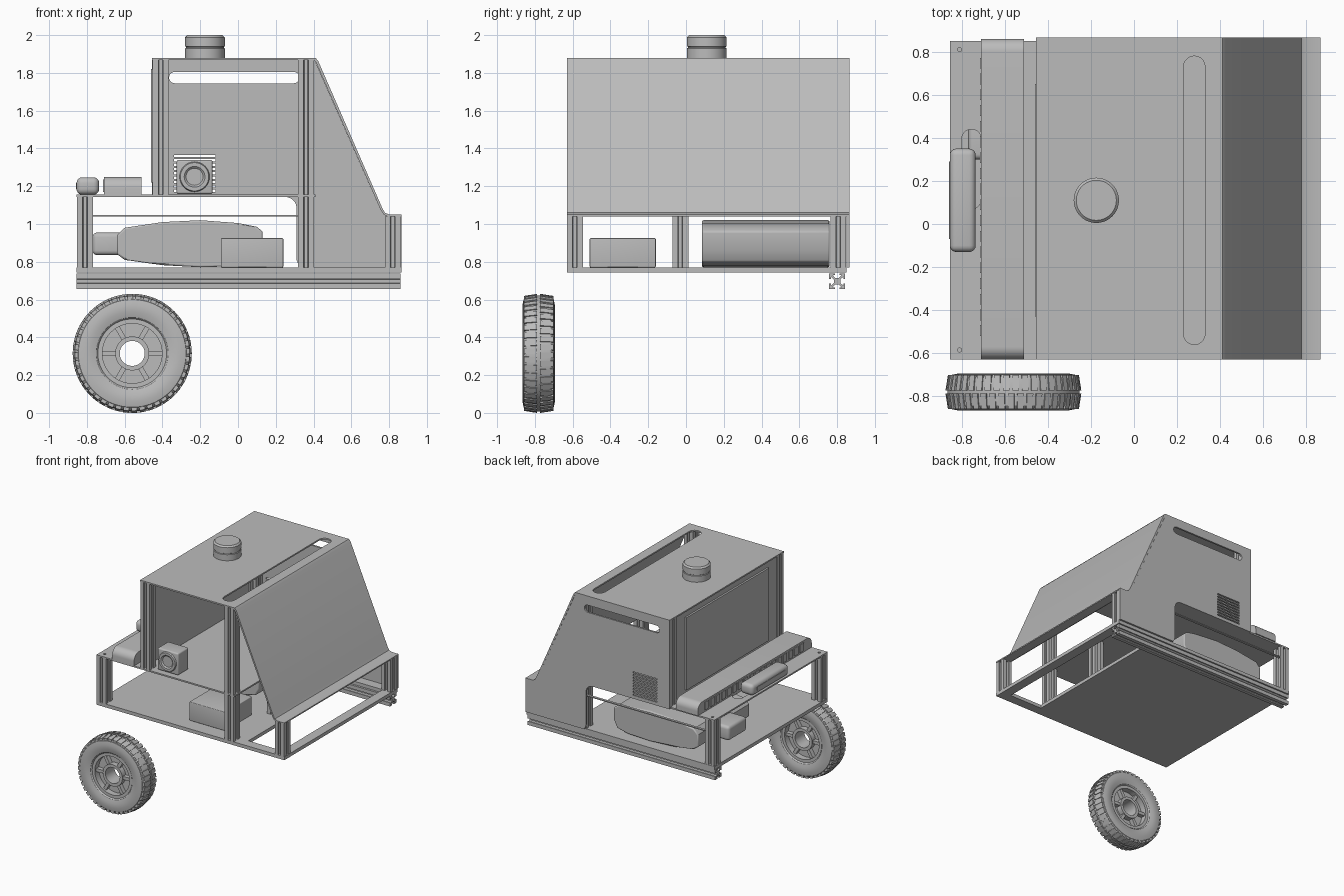
import bpy, bmesh, math
from mathutils import Matrix, Vector

if "Cube" in bpy.data.objects:
    bpy.data.objects.remove(bpy.data.objects["Cube"])

grey = bpy.data.materials.new("plain grey")
grey.use_nodes = True
grey.diffuse_color = (0.5, 0.5, 0.5, 1)
grey.node_tree.nodes["Principled BSDF"].inputs["Base Color"].default_value = (0.5, 0.5, 0.5, 1)


def finish(name, mesh, matrix=Matrix(), smooth=True):
    mesh.transform(matrix)
    mesh.materials.clear()
    mesh.materials.append(grey)
    ob = bpy.data.objects.new(name, mesh)
    bpy.context.collection.objects.link(ob)
    if smooth:
        bpy.ops.object.select_all(action="DESELECT")
        ob.select_set(True)
        bpy.context.view_layer.objects.active = ob
        bpy.ops.object.shade_smooth_by_angle(angle=math.radians(30))
    return ob


def from_bmesh(name, bm, matrix=Matrix(), smooth=True):
    bmesh.ops.recalc_face_normals(bm, faces=bm.faces)
    mesh = bpy.data.meshes.new(name)
    bm.to_mesh(mesh)
    bm.free()
    return finish(name, mesh, matrix, smooth)


def add_box(bm, x, y, z, turn=Matrix()):
    size = Matrix.Diagonal((x[1] - x[0], y[1] - y[0], z[1] - z[0], 1))
    mid = Matrix.Translation([(a + b) / 2 for a, b in (x, y, z)])
    return bmesh.ops.create_cube(bm, size=1, matrix=turn @ mid @ size)["verts"]


def box(name, x, y, z, bevel=0):
    bm = bmesh.new()
    add_box(bm, x, y, z)
    if bevel:
        bmesh.ops.bevel(bm, geom=bm.edges[:], offset=bevel, segments=4, profile=0.5, affect="EDGES")
    return from_bmesh(name, bm, smooth=bevel > 0)


def extrude(name, outlines, start, end, axis="Z"):
    """Extrude a flat outline with holes along an axis."""
    curve = bpy.data.curves.new(name, "CURVE")
    curve.dimensions, curve.fill_mode = "2D", "BOTH"
    curve.extrude = abs(end - start) / 2
    for pts in outlines:
        sp = curve.splines.new("POLY")
        sp.points.add(len(pts) - 1)
        for p, co in zip(sp.points, pts):
            p.co = (co[0], co[1], 0, 1)
        sp.use_cyclic_u = True
    tmp = bpy.data.objects.new("tmp", curve)
    bpy.context.collection.objects.link(tmp)
    dg = bpy.context.evaluated_depsgraph_get()
    mesh = bpy.data.meshes.new_from_object(tmp.evaluated_get(dg))
    bpy.data.objects.remove(tmp)
    mid = (start + end) / 2
    spot = {"X": (mid, 0, 0), "Y": (0, mid, 0), "Z": (0, 0, mid)}[axis]
    turn = {"X": Matrix(((0, 0, 1), (1, 0, 0), (0, 1, 0))),
            "Y": Matrix.Rotation(math.pi / 2, 3, "X"), "Z": Matrix.Identity(3)}[axis]
    bm = bmesh.new()
    bm.from_mesh(mesh)
    bmesh.ops.remove_doubles(bm, verts=bm.verts, dist=1e-5)
    return from_bmesh(name, bm, Matrix.Translation(spot) @ turn.to_4x4())


def rect(x0, x1, y0, y1):
    return [(x0, y0), (x1, y0), (x1, y1), (x0, y1)]


def arc(cx, cy, r, a0, a1, n=10):
    return [(cx + r * math.cos(math.radians(a0 + (a1 - a0) * i / n)),
             cy + r * math.sin(math.radians(a0 + (a1 - a0) * i / n))) for i in range(n + 1)]


def slot(x0, x1, y0, y1):
    if x1 - x0 > y1 - y0:
        r, m = (y1 - y0) / 2, (y0 + y1) / 2
        return arc(x1 - r, m, r, -90, 90) + arc(x0 + r, m, r, 90, 270)
    r, m = (x1 - x0) / 2, (x0 + x1) / 2
    return arc(m, y1 - r, r, 0, 180) + arc(m, y0 + r, r, 180, 360)


def lathe(name, profile, matrix, segs=64, closed=True):
    bm = bmesh.new()
    vs = [bm.verts.new((r, 0, h)) for r, h in profile]
    edges = [bm.edges.new(p) for p in zip(vs, vs[1:] + (vs[:1] if closed else []))]
    bmesh.ops.spin(bm, geom=vs + edges, cent=(0, 0, 0), axis=(0, 0, 1),
                   angle=2 * math.pi, steps=segs, use_duplicate=False)
    bmesh.ops.remove_doubles(bm, verts=bm.verts, dist=1e-4)
    return from_bmesh(name, bm, matrix)


def rail_section(cx, cy):
    side = [(.042, -.042), (.042, -.012), (.033, -.012), (.033, -.024), (.017, -.009),
            (.017, .009), (.033, .024), (.033, .012), (.042, .012)]
    pts = []
    for k in range(4):
        c, s = round(math.cos(k * math.pi / 2)), round(math.sin(k * math.pi / 2))
        pts += [(cx + c * u - s * v, cy + s * u + c * v) for u, v in side]
    return pts


# Slotted posts on the front and back, a middle post and the lower rail
for end, y in (("front", -.588), ("back", .806)):
    for part, x, z0, z1 in (("outer_post", -.81, .77, 1.145), ("cabin_post", -.41, 1.155, 1.87),
                            ("tall_post", .36, .77, 1.87), ("short_post", .82, .77, 1.04)):
        extrude(f"{end}_{part}", [rail_section(x, y)], z0, z1)
extrude("middle_post", [rail_section(.36, -.03)], .77, 1.145)
extrude("lower_rail", [rail_section(.8, .697)], -.855, .86, "X")

# Base plate with an open end frame
extrude("base_plate", [rect(-.855, .865, -.63, .85), rect(.48, .785, -.55, .77)], .742, .77)

# Deck, with handle slot and bolt holes
extrude("deck", [rect(-.855, .41, -.63, .85), slot(-.8, -.71, .07, .44),
                 arc(-.81, .81, .01, 0, 324, 9), arc(-.81, -.585, .01, 0, 324, 9)], 1.143, 1.155)
box("back_strip", (-.77, .32), (.83, .85), (1.04, 1.048))

# Cabin sheets: roof, sloping side, back panel, inner wall
extrude("roof", [rect(-.455, .41, -.63, .865), slot(.23, .33, -.56, .78)], 1.868, 1.88)
slope = [(.39, 1.88), (.41, 1.88), (.425, 1.862), (.765, 1.082), (.778, 1.06), (.8, 1.05), (.865, 1.05),
         (.865, 1.04), (.79, 1.04), (.77, 1.052), (.755, 1.075), (.413, 1.855), (.4, 1.868), (.39, 1.868)]
extrude("sloping_sheet", [slope], -.63, .865, "Y")
vents = [rect(-.34, -.12, 1.17 + i * .023, 1.182 + i * .023) for i in range(9)]
panel = [(.865, .77), (.865, 1.04), (.79, 1.04), (.755, 1.075), (.405, 1.87), (-.455, 1.87), (-.455, 1.143)]
panel += arc(.25, 1.083, .06, 90, 0) + [(.31, .81), (.325, .77)]
extrude("back_panel", [panel, slot(-.365, .325, 1.745, 1.805)] + vents, .85, .865, "Y")
box("side_wall", (-.445, -.435), (-.56, .78), (1.155, 1.868))
box("side_screen", (-.46, -.445), (-.43, .65), (1.22, 1.82))

# Rotating scanner on the roof
scanner = [(0, 0), (.105, 0), (.105, .05), (.1, .053), (.1, .058), (.105, .061), (.105, .108), (.093, .12), (0, .12)]
lathe("roof_scanner", scanner, Matrix.Translation((-.175, .11, 1.88)), 48, False)

# Square camera with a round dished lens
box("camera_body", (-.325, -.135), (-.59, -.45), (1.158, 1.34), .012)
lens = [(0, .003), (.045, .003), (.055, .012), (.075, .012), (.08, 0), (0, 0)]
lathe("camera_lens", lens, Matrix.Translation((-.23, -.589, 1.25)) @ Matrix.Rotation(math.pi / 2, 4, "X"), 32, False)

# Long socket strip and sensor bar on the deck
strip = [(-.63, 1.155), (.86, 1.155)] + arc(.8, 1.19, .06, 0, 90) + arc(-.57, 1.19, .06, 90, 180)
extrude("socket_strip", [strip], -.71, -.51, "X")
bm = bmesh.new()
for i in range(18):
    y = -.52 + i * .073
    add_box(bm, (-.716, -.709), (y, y + .05), (1.17, 1.235))
from_bmesh("socket_plates", bm, smooth=False)
box("sensor_bar", (-.855, -.735), (-.13, .35), (1.155, 1.247), .03)
box("sensor_window", (-.858, -.85), (-.07, .29), (1.185, 1.217))

# Power pack with a curved body and a grip, and a small control box
lower = [(.13, .86), (.1, .8), (.0, .777), (-.2, .771), (-.4, .782), (-.6, .81), (-.64, .84)]
upper = [(-.64, .94), (-.6, .98), (-.4, 1.01), (-.2, 1.02), (.0, 1.005), (.1, .985), (.13, .96)]
pack = extrude("power_pack", [lower + upper], .085, .76, "Y")
bev = pack.modifiers.new("soft edges", "BEVEL")
bev.width, bev.segments, bev.limit_method, bev.angle_limit = .025, 3, "ANGLE", math.radians(50)
box("pack_grip", (-.77, -.55), (.3, .54), (.835, .955), .025)
box("control_box", (-.09, .24), (-.51, -.16), (.77, .925), .006)

# Wheel: tyre, rim, hub, web, spokes and tread blocks
axle = Matrix.Translation((-.56, -.78, .315)) @ Matrix.Rotation(math.pi / 2, 4, "X")
half = [(.178, .06), (.19, .075), (.22, .084), (.255, .086), (.285, .08), (.302, .062), (.307, .03)]
lathe("tyre", half + [(r, -h) for r, h in reversed(half)], axle, 72)
lathe("rim", [(.158, .066), (.182, .066), (.182, -.066), (.158, -.066)], axle, 64)
lathe("hub", [(.066, .06), (.09, .06), (.09, -.06), (.066, -.06)], axle, 48)
lathe("wheel_web", [(.08, .015), (.165, .015), (.165, -.015), (.08, -.015)], axle, 48)
bm = bmesh.new()
for k in range(6):
    add_box(bm, (.085, .165), (-.013, .013), (-.05, .05), Matrix.Rotation(k * math.pi / 3, 4, "Z"))
from_bmesh("spokes", bm, axle, False)
bm = bmesh.new()
for k in range(44):
    for side in (1, -1):
        turn = Matrix.Rotation((k + side / 4) * math.tau / 44, 4, "Z")
        block = add_box(bm, (.285, .315), (-.015, .015), sorted((side * .008, side * .078)), turn)
        for v in block:
            if abs(v.co.z) > .05 and v.co.xy.length > .3:
                v.co.x *= .965
                v.co.y *= .965
from_bmesh("tread_blocks", bm, axle, False)
